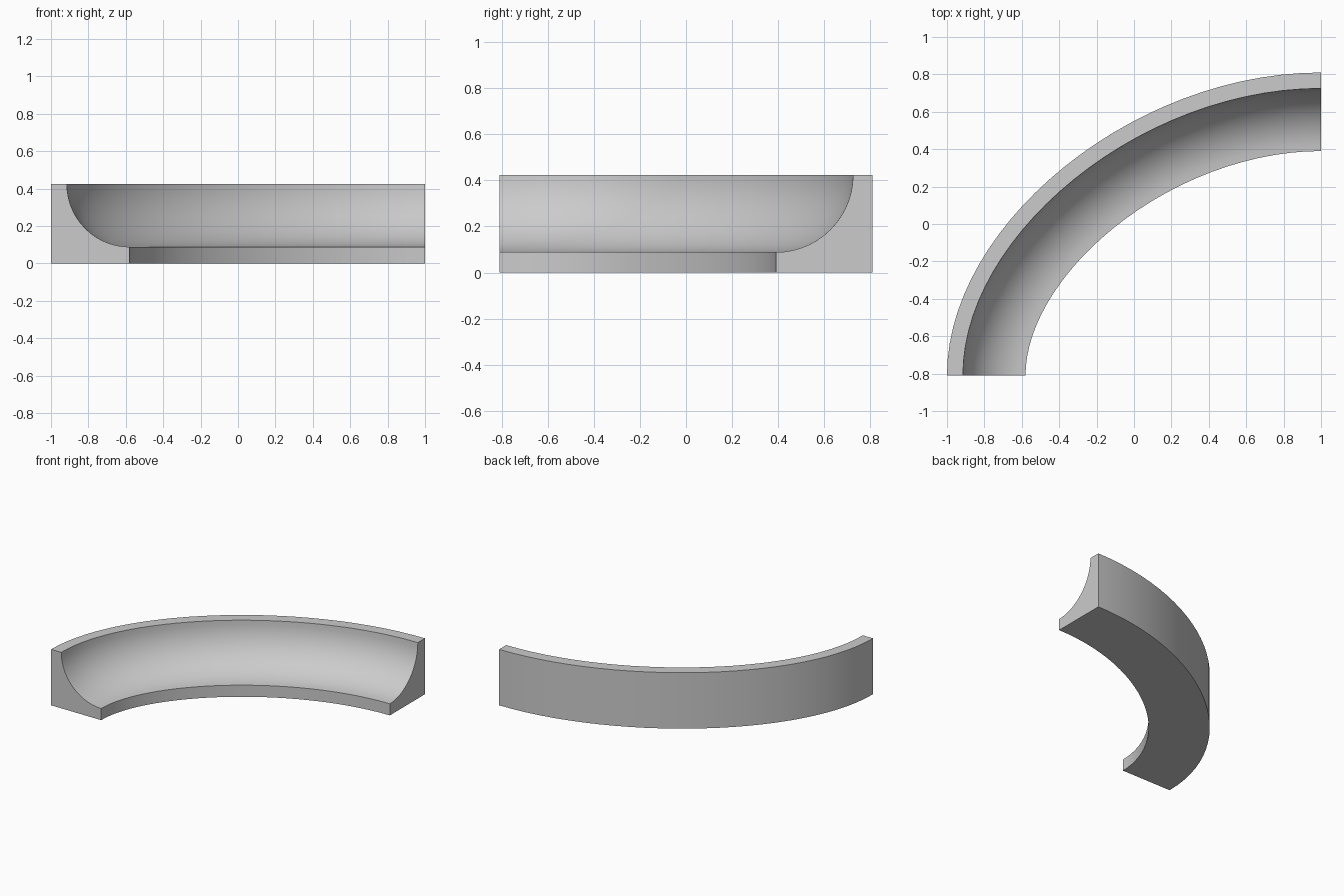
import bpy, bmesh, math
from mathutils import Vector

if "Cube" in bpy.data.objects:
    bpy.data.objects.remove(bpy.data.objects["Cube"])

WIDTH, HEIGHT, LIP = 0.42, 0.424, 0.088
PATH_STEPS, ARC_STEPS = 28, 14

# Outer edge of the track in plan: a cubic Bezier quarter turn
P = [Vector(p) for p in ((-1, -0.81), (-1, 0), (0, 0.81), (1, 0.81))]


def path_point(t):
    s = 1 - t
    pos = s**3 * P[0] + 3*s*s*t * P[1] + 3*s*t*t * P[2] + t**3 * P[3]
    tan = s*s * (P[1]-P[0]) + 2*s*t * (P[2]-P[1]) + t*t * (P[3]-P[2])
    tan.normalize()
    return pos, Vector((tan.y, -tan.x))  # position, inward normal


# Cross-section (distance inward, height): block with a concave quarter pipe
rx, rz = WIDTH - 0.085, HEIGHT - LIP
profile = [(0, 0), (0, HEIGHT)]
for i in range(ARC_STEPS + 1):
    a = math.pi / 2 * i / ARC_STEPS
    profile.append((WIDTH - rx * math.cos(a), HEIGHT - rz * math.sin(a)))
profile.append((WIDTH, 0))

# Sweep the section along the path
bm = bmesh.new()
rings = []
for k in range(PATH_STEPS + 1):
    pos, inward = path_point(k / PATH_STEPS)
    rings.append([bm.verts.new((*(pos + inward * d), z)) for d, z in profile])
n = len(profile)
for a, b in zip(rings, rings[1:]):
    for j in range(n):
        m = (j + 1) % n
        bm.faces.new((a[j], a[m], b[m], b[j]))

# End caps
bm.faces.new(rings[0])
bm.faces.new(rings[-1][::-1])
bmesh.ops.recalc_face_normals(bm, faces=bm.faces[:])

mesh = bpy.data.meshes.new("curved_quarter_pipe")
bm.to_mesh(mesh)
bm.free()
ramp = bpy.data.objects.new("curved_quarter_pipe", mesh)
bpy.context.collection.objects.link(ramp)

# Smooth curved faces, sharp edges
bpy.context.view_layer.objects.active = ramp
ramp.select_set(True)
bpy.ops.object.shade_smooth_by_angle(angle=math.radians(30))
